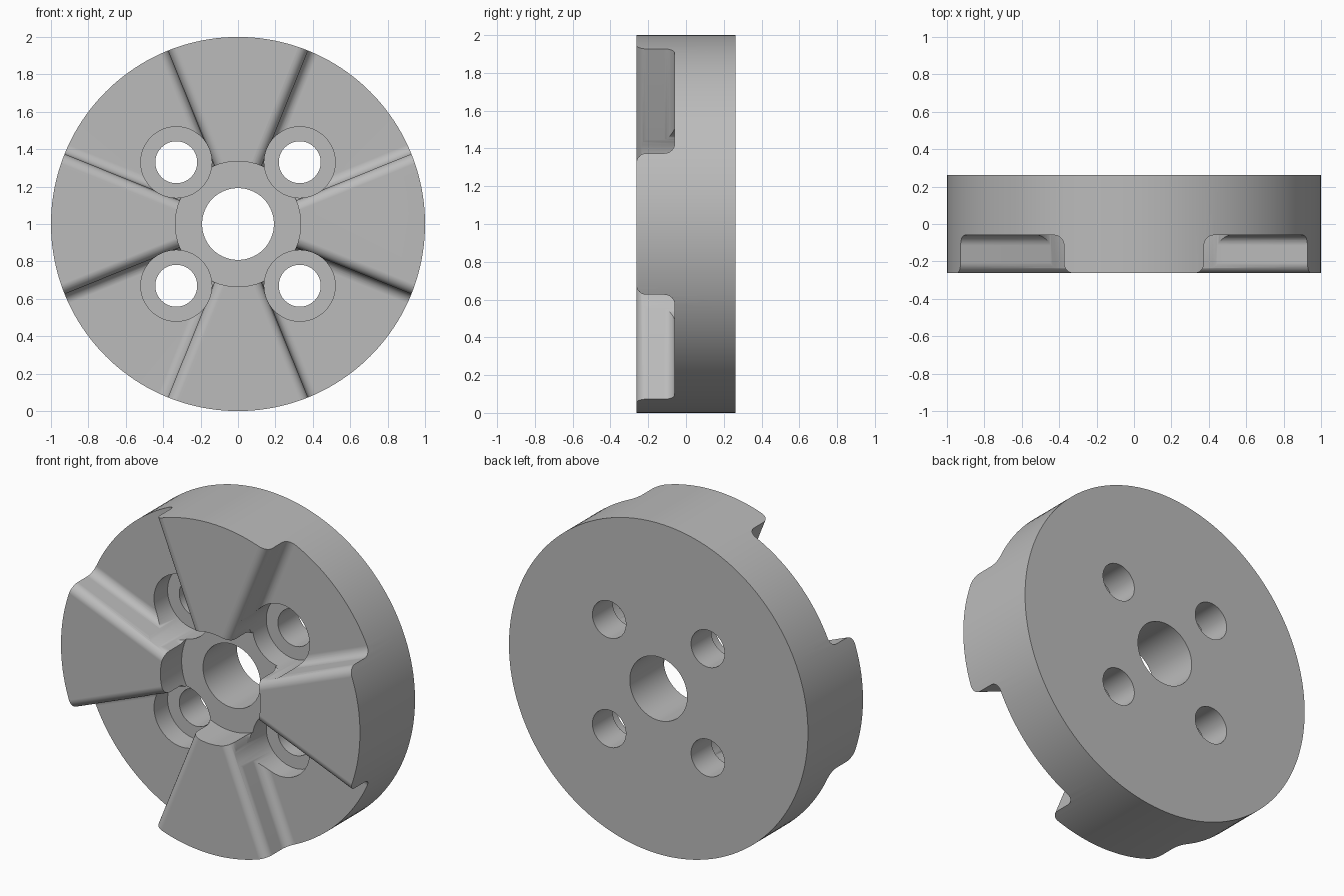
import bpy, bmesh, math
from mathutils import Vector

cube = bpy.data.objects.get("Cube")
if cube:
    bpy.data.objects.remove(cube)

FRONT, FLOOR, BACK = -0.263, -0.06, 0.263
EDGE = math.radians(22)          # half angle of each tooth
HALF_SLOT = math.radians(45) - EDGE
R = 0.055                        # fillet radius

grey = bpy.data.materials.new("cast grey")
grey.use_nodes = True
grey.diffuse_color = (0.5, 0.5, 0.5, 1)
grey.node_tree.nodes["Principled BSDF"].inputs["Base Color"].default_value = grey.diffuse_color


def cylinder(name, radius, y0, y1, x=0, z=1, sides=96):
    bpy.ops.mesh.primitive_cylinder_add(vertices=sides, radius=radius, depth=y1 - y0,
                                        location=(x, (y0 + y1) / 2, z),
                                        rotation=(math.pi / 2, 0, 0))
    ob = bpy.context.object
    ob.name = name
    bpy.ops.object.transform_apply(location=True, rotation=True, scale=True)
    return ob


def slot_cutter(bisector):
    """Wedge-shaped slot with rounded lips and rounded floor corners."""
    steps = [math.pi / 2 * i / 8 for i in range(9)]
    section = [(-R, FRONT - 0.2)]
    section += [(R * (math.sin(a) - 1), FRONT + R * (1 - math.cos(a))) for a in steps]
    section += [(R * (1 - math.cos(a)), FLOOR + R * (math.sin(a) - 1)) for a in steps]
    bm = bmesh.new()
    rings = []
    for t in (0.2, 1.3):
        sides = []
        for s in (-1, 1):
            ang = bisector + s * HALF_SLOT
            along = Vector((math.cos(ang), 0, math.sin(ang)))
            inward = Vector((math.sin(ang), 0, -math.cos(ang))) * s
            sides.append([bm.verts.new(along * t + inward * d + Vector((0, h, 1)))
                          for d, h in section])
        m = t / math.cos(HALF_SLOT)
        mid = [bm.verts.new((m * math.cos(bisector), h, 1 + m * math.sin(bisector)))
               for h in (FLOOR, FRONT - 0.2)]
        for side in sides:
            bm.faces.new(side + mid)
        rings.append(sides[0] + [mid[0]] + sides[1][::-1] + [mid[1]])
    a, b = rings
    for i in range(len(a)):
        j = (i + 1) % len(a)
        bm.faces.new((a[i], a[j], b[j], b[i]))
    bmesh.ops.recalc_face_normals(bm, faces=bm.faces)
    mesh = bpy.data.meshes.new("slot_cutter")
    bm.to_mesh(mesh)
    bm.free()
    ob = bpy.data.objects.new("slot_cutter", mesh)
    bpy.context.collection.objects.link(ob)
    return ob


# Solid disc
disc = cylinder("toothed_disc", 1, FRONT, BACK, sides=160)

# Slots between the teeth, hub recess and centre bore
cutters = [slot_cutter(math.radians(45 + 90 * k)) for k in range(4)]
cutters.append(cylinder("hub_recess_cutter", 0.335, FRONT - 0.2, FLOOR))
cutters.append(cylinder("bore_cutter", 0.192, -1, 1))

# Bolt holes with counterbores
for x in (-0.33, 0.33):
    for z in (0.67, 1.33):
        cutters.append(cylinder("counterbore_cutter", 0.19, FRONT - 0.2, 0.07, x, z, 64))
        cutters.append(cylinder("bolt_hole_cutter", 0.112, -1, 1, x, z, 64))

bpy.ops.object.select_all(action='DESELECT')
bpy.context.view_layer.objects.active = disc
disc.select_set(True)
for cutter in cutters:
    cutter.hide_render = True
    mod = disc.modifiers.new("cut", 'BOOLEAN')
    mod.operation = 'DIFFERENCE'
    mod.solver = 'EXACT'
    mod.object = cutter
    bpy.ops.object.modifier_apply(modifier=mod.name)
    bpy.data.objects.remove(cutter)

# Finish: one material, smooth fillets, flat faces kept flat
disc.data.materials.clear()
disc.data.materials.append(grey)
bpy.ops.object.shade_smooth_by_angle(angle=math.radians(30))
weighted = disc.modifiers.new("weighted_normals", 'WEIGHTED_NORMAL')
weighted.keep_sharp = True
